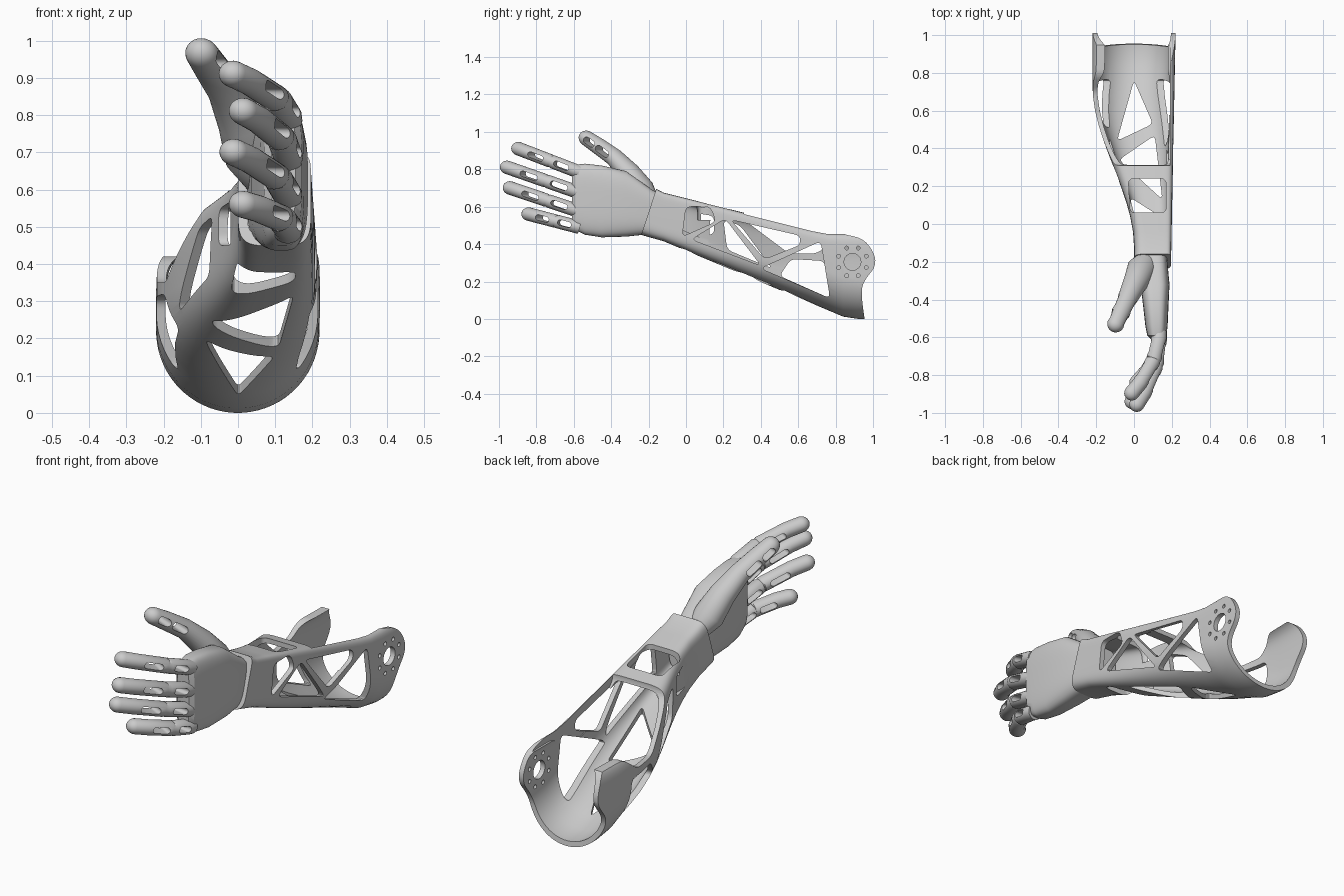
import bpy, bmesh, math
from mathutils import Vector

cube = bpy.data.objects.get("Cube")
if cube:
    bpy.data.objects.remove(cube, do_unlink=True)

shade = (0.6, 0.6, 0.6, 1)
grey = bpy.data.materials.new("light grey plastic")
grey.use_nodes = True
grey.diffuse_color = shade
grey.node_tree.nodes["Principled BSDF"].inputs["Base Color"].default_value = shade


def loft(name, rings, capped=True):
    """Skin a row of rings; uncapped, the last ring joins back to the first."""
    bm = bmesh.new()
    loops = [[bm.verts.new(p) for p in ring] for ring in rings]
    count = len(loops[0])
    for a, b in zip(loops, loops[1:] if capped else loops[1:] + loops[:1]):
        for i in range(count):
            j = (i + 1) % count
            bm.faces.new((a[i], a[j], b[j], b[i]))
    if capped:
        bm.faces.new(loops[0][::-1])
        bm.faces.new(loops[-1])
    bmesh.ops.recalc_face_normals(bm, faces=bm.faces)
    if bm.calc_volume(signed=True) < 0:
        bmesh.ops.reverse_faces(bm, faces=bm.faces)
    mesh = bpy.data.meshes.new(name)
    bm.to_mesh(mesh)
    bm.free()
    obj = bpy.data.objects.new(name, mesh)
    bpy.context.collection.objects.link(obj)
    mesh.materials.append(grey)
    return obj


def rounded(points, radius):
    """Soften every corner of a polygon."""
    out = []
    for i, p in enumerate(points):
        ends = []
        for q in (points[i - 1], points[(i + 1) % len(points)]):
            d = q - p
            ends.append(p + d.normalized() * min(radius, d.length * 0.45))
        for k in range(6):
            t = k / 5
            out.append(ends[0].lerp(p, t).lerp(p.lerp(ends[1], t), t))
    return out


def prism(points, depth):
    return loft("cutter", [points, [p + depth for p in points]])


def side_cut(corners, x_start, x_end, radius=0.03):
    points = [Vector((x_start, y, z)) for y, z in corners]
    return prism(rounded(points, radius), Vector((x_end - x_start, 0, 0)))


def level_cut(corners, height, depth):
    points = [Vector((x, y, height(y))) for x, y in corners]
    return prism(rounded(points, 0.03), Vector((0, 0, depth)))


def disc_cut(centre, radius):
    angles = [math.tau * i / 24 for i in range(24)]
    return prism([centre + radius * Vector((0, math.cos(a), math.sin(a))) for a in angles],
                 Vector((0.2, 0, 0)))


def carve(obj, cutters=()):
    """Cut one piece at a time, with a second solver if the first loses the part."""
    for cutter in cutters:
        for solver in ("EXACT", "MANIFOLD"):
            cut = obj.modifiers.new("cut", "BOOLEAN")
            cut.operation, cut.solver, cut.object = "DIFFERENCE", solver, cutter
            bpy.context.view_layer.update()
            graph = bpy.context.evaluated_depsgraph_get()
            result = bpy.data.meshes.new_from_object(obj.evaluated_get(graph))
            obj.modifiers.clear()
            if len(result.polygons) > len(obj.data.polygons) / 3:
                obj.data = result
                break
        bpy.data.objects.remove(cutter, do_unlink=True)
    bpy.ops.object.select_all(action="DESELECT")
    obj.select_set(True)
    bpy.context.view_layer.objects.active = obj
    bpy.ops.object.shade_smooth_by_angle(angle=math.radians(32))


def section(y, left, right, bottom, top, lower, powers, shear=0, count=64):
    """Rounded section: powers are for lower, upper right and upper left."""
    ring = []
    for i in range(count):
        a = math.tau * (i + 0.5) / count
        c, s = math.cos(a), math.sin(a)
        power = powers[0] if s < 0 else powers[1] if c > 0 else powers[2]
        tall = lower if s < 0 else top - bottom - lower
        x = (left + right) / 2 + (right - left) / 2 * math.copysign(abs(c) ** (2 / power), c)
        z = bottom + lower + tall * math.copysign(abs(s) ** (2 / power), s)
        ring.append((x, y + shear * (z - 0.57), z))
    return ring


# Forearm shell: boxy at the wrist, flaring on one side into a round elbow cuff
def underside(y):
    return 0.365 - 0.42 * y


def forearm_section(i, inset, count=16):
    y = -0.2 + 1.28 * i / count
    t = min(max((y + 0.12) / 0.85, 0), 1)
    flare = t * t * (3 - 2 * t)
    return section(y, -0.22 * flare + inset, 0.2 + 0.02 * y - inset, max(underside(y), 0) + inset,
                   max(0.645 - 0.25 * y, 0.46) - inset, 0.1 + 0.12 * t - inset,
                   (4 - 2 * t, 10, 5), 0.33 if i == 0 else 0)


outer = [forearm_section(i, 0) for i in range(17)]
inner = [forearm_section(i, 0.025) for i in range(17)]
forearm = loft("forearm_shell", outer + inner[::-1], False)

# Open top above the low rim, and the rounded ears at the back
open_top = [(0.31, 0.8), (0.31, 0.53), (0.55, 0.35), (0.7, 0.35), (0.79, 0.42), (1.2, 0.42), (1.2, 0.8)]
back_edge = [(0.79, 0.7), (0.8, 0.46), (0.96, 0.43), (1.03, 0.3), (0.94, 0.19), (0.94, 0.1),
             (0.97, -0.1), (1.2, -0.1), (1.2, 0.7)]
cuts = [side_cut(open_top, -0.4, 0.19), side_cut(back_edge, -0.4, 0.4, 0.07)]

# Windows in the tall side, the low side and the floor
tall_windows = [[(0, 0.6), (0.13, 0.6), (0.16, 0.52), (-0.02, 0.44)],
                [(0.03, 0.425), (0.21, 0.535), (0.4, 0.285)],
                [(0.24, 0.53), (0.61, 0.445), (0.61, 0.395), (0.42, 0.32)],
                [(0.4, 0.27), (0.72, 0.415), (0.77, 0.11)]]
low_windows = [[(0.03, 0.57), (0.15, 0.55), (0.15, 0.45), (0.03, 0.45)],
               [(0.2, 0.53), (0.29, 0.5), (0.46, 0.27), (0.22, 0.37)],
               [(0.56, 0.32), (0.74, 0.31), (0.77, 0.11), (0.5, 0.23)]]
floor_windows = [[(0, -0.03), (0.155, -0.03), (0.155, 0.03), (-0.02, 0.14)],
                 [(0.15, 0.13), (-0.08, 0.34), (0.11, 0.47)],
                 [(-0.09, 0.44), (0.1, 0.53), (0, 0.76)]]
cuts += [side_cut(w, 0.12, 0.3) for w in tall_windows]
cuts += [side_cut(w, -0.4, -0.02) for w in low_windows]
cuts += [level_cut(w, lambda y: underside(y) - 0.12, 0.22) for w in floor_windows]

# Window in the top behind the wrist
wrist_window = [(-0.02, 0.06), (0.17, 0.06), (0.17, 0.24), (-0.03, 0.24)]
cuts.append(level_cut(wrist_window, lambda y: 0.53, 0.3))

# Pivot hole with its ring of bolt holes
pivot = Vector((0.12, 0.89, 0.305))
cuts.append(disc_cut(pivot, 0.045))
for i in range(8):
    a = math.tau * (i + 0.5) / 8
    cuts.append(disc_cut(pivot + 0.08 * Vector((0, math.cos(a), math.sin(a))), 0.01))
carve(forearm, cuts)

# Palm, with its root plugged into the wrist: y, left, right, bottom, top
palm_stations = [(-0.1, 0.03, 0.165, 0.45, 0.65), (-0.18, 0.025, 0.175, 0.455, 0.69),
                 (-0.32, 0.035, 0.188, 0.44, 0.79), (-0.45, 0.05, 0.182, 0.436, 0.82),
                 (-0.54, 0.06, 0.178, 0.45, 0.83), (-0.59, 0.07, 0.172, 0.475, 0.825),
                 (-0.61, 0.09, 0.155, 0.5, 0.805)]
palm = loft("palm", [section(*s, (s[-1] - s[-2]) / 2, (3.5, 3.5, 3.5)) for s in palm_stations])
carve(palm)


def frame(d):
    u = d.cross(Vector((0, 0, 1))).normalized()
    return u, u.cross(d).normalized()


def digit(name, points, radii, slotted, slot_radius):
    """Round tube with a domed tip and a slot through each listed segment."""
    rings = []

    def add_ring(centre, d, radius):
        u, v = frame(d)
        angles = [math.tau * i / 24 for i in range(24)]
        rings.append([centre + radius * (math.cos(a) * u + 0.9 * math.sin(a) * v) for a in angles])

    last = len(points) - 1
    for i, p in enumerate(points):
        d = (points[min(i + 1, last)] - points[max(i - 1, 0)]).normalized()
        add_ring(p, d, radii[i])
    for k in range(1, 7):
        t = math.radians(14 * k)
        add_ring(points[-1] + d * radii[-1] * math.sin(t), d, radii[-1] * math.cos(t))

    cutters = []
    for seg in slotted:
        a, b = (points[seg].lerp(points[seg + 1], f) for f in (0.27, 0.75))
        d = (b - a).normalized()
        u, v = frame(d)
        outline = []
        for end, turn in ((b, -1), (a, 1)):
            for k in range(9):
                t = math.pi * (k / 8 + turn / 2)
                outline.append(end - u * 0.15 + slot_radius * (math.cos(t) * d + math.sin(t) * v))
        cutters.append(prism(outline, u * 0.3))
    carve(loft(name, rings), cutters)


# Fingers: base height and tip, bowed towards the back, with a groove at the joint
fingers = {"index_finger": (0.785, (-0.012, -0.895, 0.91)),
           "middle_finger": (0.675, (0.015, -0.955, 0.81)),
           "ring_finger": (0.575, (-0.01, -0.94, 0.7)),
           "little_finger": (0.49, (0.015, -0.84, 0.56))}
groove = 0.46
for name, (base, tip) in fingers.items():
    root = Vector((0.133, -0.57, base))
    steps = (0, 0.1, groove - 0.02, groove, groove + 0.02, 0.84, 1)
    path = [root.lerp(Vector(tip), f) + Vector((0.15 * f * (1 - f), 0, 0)) for f in steps]
    digit(name, path, [0.036 if f == groove else 0.04 for f in steps], (1, 4), 0.015)

# Thumb and its broad root
thumb_path = [(0.075, -0.19, 0.62), (0.04, -0.24, 0.69), (0.01, -0.305, 0.78),
              (-0.03, -0.385, 0.865), (-0.07, -0.47, 0.925), (-0.097, -0.53, 0.965)]
digit("thumb", [Vector(p) for p in thumb_path], [0.055, 0.078, 0.066, 0.053, 0.049, 0.045], (3, 4), 0.018)
